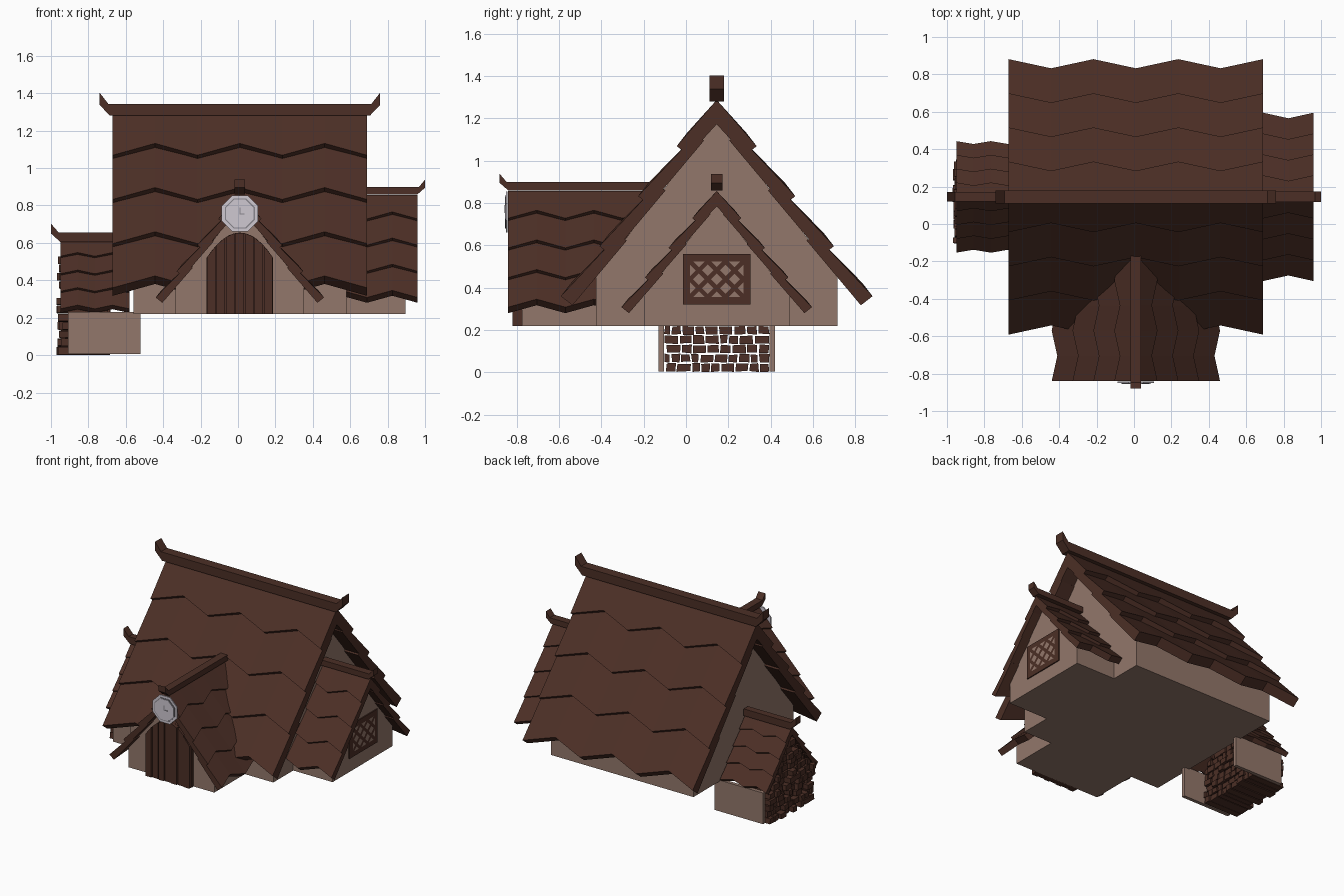
import bpy, bmesh, math, random
from mathutils import Matrix, Vector

if "Cube" in bpy.data.objects:
    bpy.data.objects.remove(bpy.data.objects["Cube"])

random.seed(4)


def material(name, col):
    m = bpy.data.materials.new(name)
    m.diffuse_color = (*col, 1)
    m.use_nodes = True
    m.node_tree.nodes["Principled BSDF"].inputs["Base Color"].default_value = m.diffuse_color
    return m


WOOD = material("dark brown wood", (0.072, 0.028, 0.019))
PLASTER = material("tan plaster", (0.29, 0.185, 0.145))
PALE = material("pale lilac", (0.62, 0.58, 0.64))
GREY = material("grey rim", (0.25, 0.24, 0.27))


def finish(bm, name, mat, mx=Matrix()):
    bmesh.ops.transform(bm, matrix=mx, verts=bm.verts)
    bmesh.ops.recalc_face_normals(bm, faces=bm.faces)
    me = bpy.data.meshes.new(name)
    bm.to_mesh(me)
    bm.free()
    me.materials.append(mat)
    ob = bpy.data.objects.new(name, me)
    bpy.context.collection.objects.link(ob)
    return ob


def loft(bm, sections):
    """Closed solid through a list of equal-length vertex rings."""
    rings = [[bm.verts.new(p) for p in s] for s in sections]
    n = len(rings[0])
    for a, b in zip(rings, rings[1:]):
        for i in range(n):
            j = (i + 1) % n
            bm.faces.new((a[i], a[j], b[j], b[i]))
    bm.faces.new(rings[0])
    bm.faces.new(rings[-1])


def prism_u(bm, pts, u0, u1):
    """Profile in (v, z) extruded along local u."""
    loft(bm, [[(u, v, z) for v, z in pts] for u in (u0, u1)])


def prism_v(bm, pts, v0, v1):
    """Profile in (u, z) extruded along local v."""
    loft(bm, [[(u, v, z) for u, z in pts] for v in (v0, v1)])


def box(bm, u0, u1, v0, v1, z0, z1):
    prism_u(bm, [(v0, z0), (v1, z0), (v1, z1), (v0, z1)], u0, u1)


def frame(x, y, deg):
    return Matrix.Translation((x, y, 0)) @ Matrix.Rotation(math.radians(deg), 4, 'Z')


def roof(name, mx, outer, seg, n, apex, half, eave, k, zag):
    """Four overlapping shingle rows per side, each with a zigzag lower edge."""
    ang = math.atan2(apex - eave, half)
    c, s = math.cos(ang), math.sin(ang)
    length = half / c
    bm = bmesh.new()

    def pt(u, side, d, off):
        d = max(d, -off * s / c)
        return (u, side * (d * c + off * s), apex - d * s + off * c)

    for side in (-1, 1):
        for row in range(4):
            d0 = max(0, length * row / 4 - zag - 0.02)
            rings = []
            for i in range(n + 1):
                u = outer - seg * i
                d1 = length * (row + 1) / 4 - (zag if i % 2 else 0)
                top = -0.03 * k if row else -0.008 * k
                rings.append([pt(u, side, d0, top), pt(u, side, d1, 0.008 * k),
                              pt(u, side, d1, -0.062 * k), pt(u, side, d0, -0.078 * k)])
            loft(bm, rings)
    finish(bm, name, WOOD, mx)


def ridge(name, mx, u0, u1, z0, z1, w, tip, both=False):
    """Ridge beam with an upturned horn at the outer end (or at both)."""
    h = z1 - z0
    bm = bmesh.new()
    a = u1 + 0.005
    pts = [(a, z0), (u1 + tip, z1 - 0.005), (u1 + tip, z1 + h * 0.95), (a + 0.008, z1)]
    if both:
        b = u0 - 0.005
        pts += [(b - 0.008, z1), (u0 - tip, z1 + h * 0.95), (u0 - tip, z1 - 0.005), (b, z0)]
    else:
        pts += [(u0, z1), (u0, z0)]
    prism_v(bm, pts, -w / 2, w / 2)
    finish(bm, name, WOOD, mx)


def body(name, mx, u0, u1, half, shoulder, apex):
    bm = bmesh.new()
    prism_u(bm, [(-half, 0.22), (half, 0.22), (half, shoulder), (0, apex), (-half, shoulder)], u0, u1)
    finish(bm, name, PLASTER, mx)


MAIN = frame(0, 0.145, 0)
FRONT = frame(0.01, 0, -90)
LEFT = frame(0, 0.145, 180)

# Main house
body("main_walls", MAIN, -0.56, 0.58, 0.57, 0.45, 1.19)
roof("main_roof", MAIN, 0.69, 1.36 / 6, 6, 1.30, 0.73, 0.355, 1, 0.08)
ridge("main_ridge", MAIN, -0.68, 0.70, 1.28, 1.343, 0.07, 0.06, True)

# Right wing and front porch share the same section
for nm, mx, outer, inner, n in (("right_wing", MAIN, 0.96, 0.5, 3), ("porch", FRONT, 0.84, 0.3, 5)):
    body(nm + "_walls", mx, inner, outer - 0.065, 0.343, 0.365, 0.79)
    roof(nm + "_roof", mx, outer, 0.135, n, 0.865, 0.446, 0.305, 0.65, 0.048)
    ridge(nm + "_ridge", mx, outer - 0.135 * n, outer - 0.005, 0.86, 0.9, 0.055, 0.045)

# Left lean-to: side walls, roof and stacked firewood
bm = bmesh.new()
for sgn in (-1, 1):
    a, b = sorted((sgn * 0.25, sgn * 0.275))
    box(bm, 0.52, 0.91, a, b, 0.005, 0.23)
finish(bm, "woodshed_walls", PLASTER, LEFT)
roof("woodshed_roof", LEFT, 0.95, 0.0925, 4, 0.62, 0.295, 0.245, 0.5, 0.025)
ridge("woodshed_ridge", LEFT, 0.58, 0.945, 0.605, 0.655, 0.05, 0.055)

bm = bmesh.new()
z = 0.0
while z < 0.5:
    lim = min(0.25, (0.585 - z - 0.045) / 1.27)
    v = -lim
    while v < lim - 0.02:
        w = min(random.uniform(0.04, 0.075), lim - v)
        j = [random.uniform(0.001, 0.007) for _ in range(8)]
        prism_u(bm, [(v + j[0], z + j[1]), (v + w - j[2], z + j[3]),
                     (v + w - j[4], z + 0.046 - j[5]), (v + j[6], z + 0.046 - j[7])],
                0.68 + random.uniform(0, 0.02), 0.93 + random.uniform(-0.01, 0.04))
        v += w
    z += 0.044
finish(bm, "firewood_stack", WOOD, LEFT)

# Lattice window on the right gable
bm = bmesh.new()
box(bm, 0.89, 0.903, -0.16, 0.16, 0.32, 0.56)
finish(bm, "window_lattice", WOOD, MAIN)
bm = bmesh.new()
STEP, R = 0.042, 0.027
for i in range(-3, 4):
    for j in range(-2, 3):
        if (i + j) % 2 == 0:
            pts = []
            for dv, dz in ((R, 0), (0, R), (-R, 0), (0, -R)):
                v = max(-3 * STEP, min(3 * STEP, i * STEP + dv))
                h = max(-2 * STEP, min(2 * STEP, j * STEP + dz))
                pts.append((0.905, v, 0.44 + h))
            keep = [p for q, p in enumerate(pts)
                    if not ((abs(i) == 3 and q == (0 if i > 0 else 2))
                            or (abs(j) == 2 and q == (1 if j > 0 else 3)))]
            bm.faces.new([bm.verts.new(p) for p in keep])
finish(bm, "window_panes", PLASTER, MAIN)

# Arched plank door


def arch(v):
    return 0.655 - 0.135 * (abs(v) / 0.178) ** 2


bm = bmesh.new()
edge = [(0.178 * (i / 6 - 1), arch(0.178 * (i / 6 - 1))) for i in range(13)]
prism_u(bm, [(-0.178, 0.22)] + edge + [(0.178, 0.22)], 0.77, 0.795)
pw = 0.356 / 7
for i in range(7):
    a = -0.178 + pw * i + 0.003
    b = a + pw - 0.006
    prism_u(bm, [(a, 0.22), (b, 0.22), (b, arch(b)), (a, arch(a))], 0.79, 0.82 - 0.006 * (i % 2))
finish(bm, "plank_door", WOOD, FRONT)


# Octagonal clock-like plaque above the door
def octagon(name, mat, r, u0, u1):
    bm = bmesh.new()
    prism_u(bm, [(r * math.cos(math.pi * (i + 0.5) / 4), 0.757 + r * math.sin(math.pi * (i + 0.5) / 4))
                 for i in range(8)], u0, u1)
    finish(bm, name, mat, FRONT)


octagon("plaque_base", PALE, 0.105, 0.842, 0.850)
octagon("plaque_rim", GREY, 0.087, 0.848, 0.853)
octagon("plaque_face", PALE, 0.080, 0.850, 0.856)
bm = bmesh.new()
box(bm, 0.855, 0.858, -0.003, 0.003, 0.752, 0.79)
box(bm, 0.855, 0.858, -0.003, 0.025, 0.752, 0.757)
finish(bm, "plaque_hands", GREY, FRONT)
